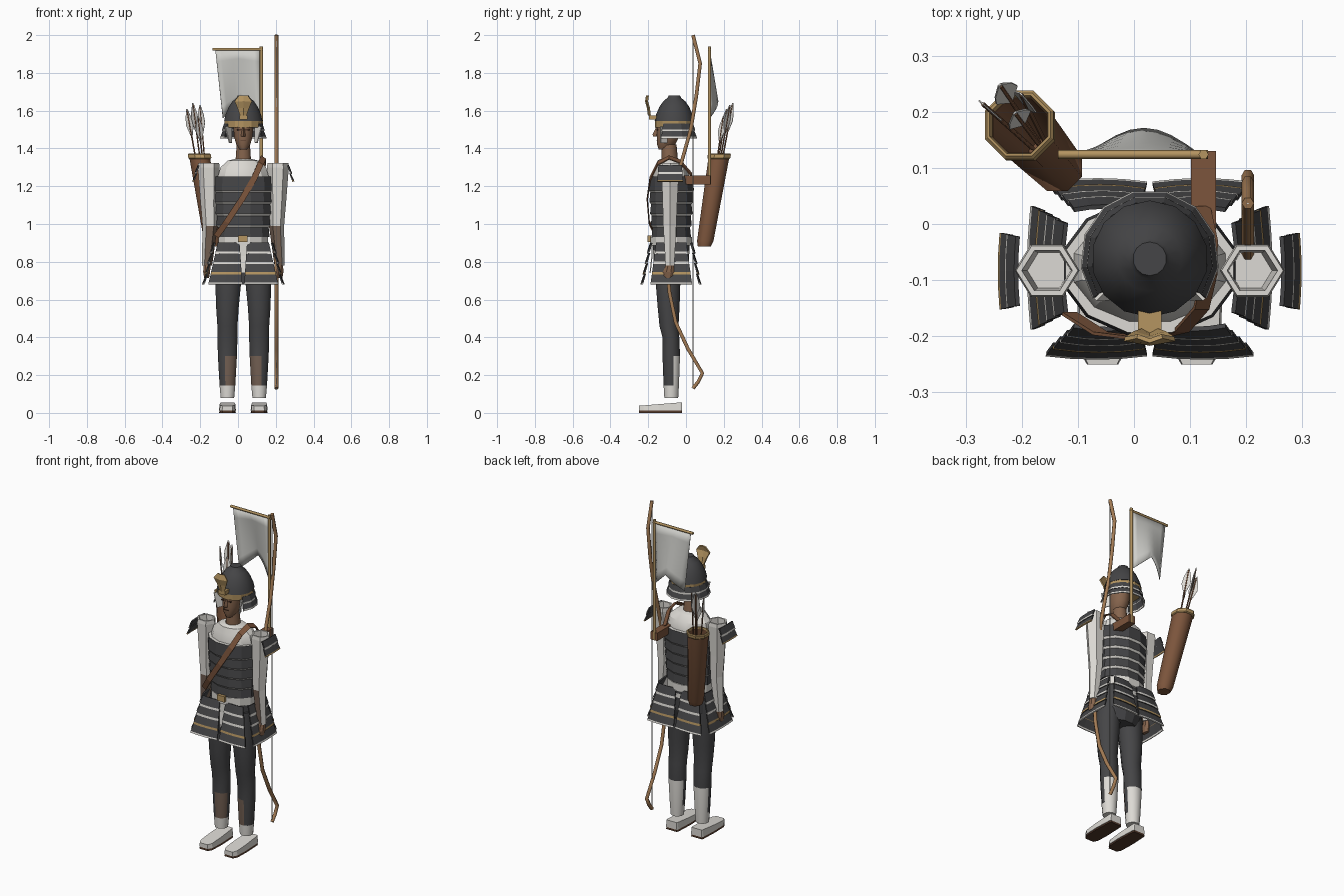
import bpy, bmesh
from math import sin, cos, pi, radians
from mathutils import Vector

if "Cube" in bpy.data.objects:
    bpy.data.objects.remove(bpy.data.objects["Cube"])

CX, CY = 0.028, -0.078   # body axis
COLOURS = {
    "armour_grey": (0.06, 0.06, 0.063), "white_cloth": (0.72, 0.7, 0.66),
    "gold": (0.46, 0.3, 0.12), "leather": (0.2, 0.09, 0.045),
    "skin": (0.24, 0.13, 0.075), "wood": (0.37, 0.2, 0.09),
    "flag_cloth": (0.62, 0.62, 0.59), "dark_brown": (0.08, 0.038, 0.022),
    "hide": (0.17, 0.115, 0.085),
}
MATS = {}
for key, rgb in COLOURS.items():
    m = bpy.data.materials.new(key)
    m.use_nodes = True
    m.diffuse_color = (*rgb, 1)
    m.node_tree.nodes["Principled BSDF"].inputs["Base Color"].default_value = (*rgb, 1)
    MATS[key] = m
G, W, O, L, S, B, F, D, H = COLOURS


def finish(name, bm, smooth=0, thick=0):
    me = bpy.data.meshes.new(name)
    bm.to_mesh(me)
    bm.free()
    ob = bpy.data.objects.new(name, me)
    bpy.context.collection.objects.link(ob)
    # keep only the colours that are used
    names = list(COLOURS)
    used = sorted({p.material_index for p in me.polygons})
    for i in used:
        me.materials.append(MATS[names[i]])
    for p in me.polygons:
        p.material_index = used.index(p.material_index)
    if thick:
        mod = ob.modifiers.new("thickness", 'SOLIDIFY')
        mod.thickness, mod.offset = thick, 0
    if smooth:
        bpy.ops.object.select_all(action='DESELECT')
        ob.select_set(True)
        bpy.context.view_layer.objects.active = ob
        bpy.ops.object.shade_smooth_by_angle(angle=radians(smooth))


def grid(bm, rows, mats, closed=False):
    """Skin rows of points with quads, one colour per strip."""
    vs = [[bm.verts.new(p) for p in r] for r in rows]
    n = len(rows[0])
    for j in range(len(rows) - 1):
        for i in range(n if closed else n - 1):
            k = (i + 1) % n
            f = bm.faces.new((vs[j][i], vs[j][k], vs[j + 1][k], vs[j + 1][i]))
            f.material_index = list(COLOURS).index(mats[j % len(mats)])
    return vs


def loft(name, rings, mats, n=8, phase=0.5, arc=None, rule=None, smooth=0, thick=0):
    """Elliptical rings (z, x, y, rx, ry), optionally only over an arc."""
    bm = bmesh.new()
    if arc:
        angs = [radians(arc[0] + (arc[1] - arc[0]) * i / n) for i in range(n + 1)]
    else:
        angs = [(i + phase) * 2 * pi / n for i in range(n)]
    rows = [[(x + rx * cos(a), y + ry * sin(a), z) for a in angs] for z, x, y, rx, ry in rings]
    vs = grid(bm, rows, mats, not arc)
    if not arc:
        for ring, mat in ((vs[0][::-1], mats[0]), (vs[-1], mats[-1])):
            bm.faces.new(ring).material_index = list(COLOURS).index(mat)
    bm.normal_update()
    if rule:
        for f in bm.faces:
            new = rule(f.calc_center_median(), f.normal)
            if new:
                f.material_index = list(COLOURS).index(new)
    finish(name, bm, smooth, thick)


def sheet(name, rows, mats, thick=0.006, smooth=0):
    bm = bmesh.new()
    grid(bm, rows, mats)
    finish(name, bm, smooth, thick)


def box(name, lo, hi, mat):
    bm = bmesh.new()
    bmesh.ops.create_cube(bm, size=1)
    for v in bm.verts:
        v.co = [(a + b) / 2 + c * (b - a) for a, b, c in zip(lo, hi, v.co)]
    for f in bm.faces:
        f.material_index = list(COLOURS).index(mat)
    finish(name, bm)


def tube(name, pts, r, mat):
    cu = bpy.data.curves.new(name, 'CURVE')
    cu.dimensions, cu.bevel_depth, cu.bevel_resolution, cu.use_fill_caps = '3D', r, 1, True
    sp = cu.splines.new('POLY')
    sp.points.add(len(pts) - 1)
    for q, p in zip(sp.points, pts):
        q.co = (*p, 1)
    cu.materials.append(MATS[mat])
    bpy.context.collection.objects.link(bpy.data.objects.new(name, cu))


def panel(name, angle, top, bottom, out, z, rows, gold_row, bow=0.006):
    """Overlapping plate rows; top/bottom are side-to-side limits, out and z are ranges."""
    a = radians(angle)
    d, t = Vector((cos(a), sin(a), 0)), Vector((-sin(a), cos(a), 0))
    pts, mats = [], []
    for r in range(rows):
        for k in (0, 0.84, 1):
            q = (r + k) / rows
            lo, hi = (top[i] + (bottom[i] - top[i]) * q for i in (0, 1))
            o = out[0] + (out[1] - out[0]) * q + 0.006 * (k - 0.5)
            pts.append([Vector((CX, CY, z[0] + (z[1] - z[0]) * q)) + t * (lo + (hi - lo) * u / 4)
                        + d * (o - bow * (u / 2 - 1) ** 2) for u in range(5)])
        mats += [G, O if r == gold_row else W, G]
    sheet(name, pts, mats, 0.008)


# torso: cloth body, then banded cuirass
loft("cloth_body", [(0.84, CX, CY, .13, .1), (1.0, CX, CY, .125, .095), (1.25, CX, CY, .14, .1),
     (1.3, CX, CY, .125, .085), (1.335, CX, CY - .01, .085, .065), (1.345, CX, CY - .015, .045, .045)],
     [W], 12, smooth=25)
cuirass = []
for i in range(5):
    z, r = 0.932 + i * .0615, 0.139 + .004 * i
    h = 0.05 if i < 4 else 0.074
    cuirass += [(z, CX, CY, r + .005, r - .031), (z + h, CX, CY, r, r - .036)]
loft("cuirass", cuirass, [G, W], 12)
loft("belt", [(.885, CX, CY, .136, .114), (.932, CX, CY, .136, .114)], [W], 12)
box("belt_buckle", (0, -.203, .905), (.05, -.185, .94), O)
loft("hips", [(.68, CX, CY - .01, .1, .075), (.76, CX, CY, .13, .095), (.885, CX, CY, .132, .1)], [G], 12)
sheet("loin_cloth", [[(CX - w, y, z), (CX + w, y, z)] for w, y, z in
      ((.032, -.178, .92), (.028, -.18, .83), (.014, -.19, .74))], [W])

for s, side in ((1, "left"), (-1, "right")):
    def greave(c, n):
        if .14 < c.z < .31:
            return H if n.y < -.2 and n.x * s < .4 else W if n.y > .2 else None

    def bracer(c, n):
        return H if c.z < .99 and n.y < -.3 and n.x * s < .5 else None

    # armour skirt
    panel("front_skirt_" + side, -90, sorted((s * .02, s * .135)), sorted((s * .005, s * .185)),
          (.112, .157), (.9, .68), 4, 2)
    panel("back_skirt_" + side, 90, sorted((s * .02, s * .135)), sorted((s * .005, s * .18)),
          (.112, .153), (.9, .68), 4, 2)
    out_angle = 0 if s > 0 else 180
    panel("side_skirt_" + side, out_angle, (-.08, .08), (-.11, .11), (.158, .212), (.9, .68), 4, 2)
    # shoulder guard
    off = -s * .006
    panel("shoulder_guard_" + side, out_angle, (off - .062, off + .062), (off - .068, off + .068),
          (.241, .264), (1.31, 1.225), 2, 1, .003)
    # leg and shoe
    lx = CX + s * .084
    loft("leg_" + side, [(.08, lx, -.078, .037, .038), (.145, lx, -.078, .043, .042),
         (.3, lx, -.078, .052, .048), (.4, lx, -.08, .055, .046), (.46, lx, -.09, .055, .052),
         (.56, lx, -.092, .062, .06), (.68, CX + s * .08, -.095, .07, .067),
         (.84, CX + s * .07, -.09, .068, .07)],
         [W] + [G] * 6, 12, rule=greave, smooth=35)
    shoe = [(-.25, .028), (-.225, .042), (-.14, .045), (-.03, .04), (-.02, .036)]
    for part, z0, mat in (("sole_", 0, D), ("shoe_", .012, W)):
        rows = []
        for y, w in shoe:
            top = .012 if z0 == 0 else .056 + (y + .02) * .08
            rows.append([(lx - w, y, z0), (lx + w, y, z0), (lx + w * .92, y, top), (lx - w * .92, y, top)])
        bm = bmesh.new()
        vs = grid(bm, rows, [mat], True)
        for ring in (vs[0], vs[-1]):
            bm.faces.new(ring).material_index = list(COLOURS).index(mat)
        bmesh.ops.recalc_face_normals(bm, faces=bm.faces)
        finish(part + side, bm)
    # sleeve with open top, forearm and hand
    ax = CX + s * .18
    loft("arm_" + side, [(.78, ax + s * .012, -.085, .027, .027), (.99, ax - s * .004, -.086, .04, .04),
         (1.12, ax, -.085, .047, .045), (1.3, ax + s * .003, -.083, .058, .054),
         (1.322, ax + s * .003, -.083, .055, .051), (1.322, ax + s * .003, -.083, .045, .041),
         (1.2, ax, -.083, .038, .036)], [W], 6, 0, rule=bracer)
    loft("hand_" + side, [(.715, ax + s * .014, -.095, .014, .022), (.745, ax + s * .014, -.092, .02, .032),
         (.785, ax + s * .012, -.085, .02, .024)], [S], 8)
    # cheek flap, eye and brow
    sheet("cheek_flap_" + side, [[(CX + s * .062, -.1, z), (CX + s * (.062 + w), -.135, z)]
          for z, w in ((1.515, .035), (1.43, .012))], [W])
    for part, z, h in (("eye_", 1.495, .007), ("brow_", 1.512, .005)):
        x = CX + s * .021
        box(part + side, (x - .011, -.156, z), (x + .011, -.147, z + h), D)

# head
HY = -.095
loft("neck", [(1.31, CX, -.085, .045, .045), (1.42, CX, -.09, .037, .04)], [S], 10, smooth=40)
loft("head", [(1.395, CX, HY - .025, .02, .025), (1.42, CX, HY - .01, .038, .05), (1.46, CX, HY, .05, .06),
     (1.53, CX, HY + .005, .056, .066), (1.6, CX, HY + .01, .05, .06)], [S], 12, smooth=45)
loft("nose", [(1.463, CX, -.156, .011, .018), (1.475, CX, -.155, .011, .022), (1.51, CX, -.15, .006, .01)], [S], 4, 0)
box("mouth", (CX - .014, -.157, 1.441), (CX + .014, -.149, 1.445), D)

# helmet
HC = -.062
loft("helmet_bowl", [(z, CX, HC, r, r) for z, r in
     ((1.546, .104), (1.58, .096), (1.62, .079), (1.65, .058), (1.668, .036), (1.68, .03))],
     [G], 14, smooth=30)
loft("helmet_band", [(1.512, CX, HC, .099, .101), (1.548, CX, HC, .102, .102)], [O], 14)
loft("neck_guard", [(z, CX, HC, r, r) for z, r in
     ((1.53, .1), (1.5, .11), (1.493, .111), (1.493, .108), (1.462, .119), (1.453, .121))],
     [G, W, G, G, W], 9, arc=(-35, 215), thick=.006)
box("helmet_visor", (CX - .021, -.195, 1.552), (CX + .021, -.145, 1.575), O)
sheet("helmet_crest", [[(CX - w, y, z), (CX, y - .008, z), (CX + w, y, z)] for w, y, z in
      ((.016, -.19, 1.575), (.03, -.195, 1.615), (.045, -.205, 1.65), (.022, -.2, 1.68))], [O], .008)

# banner
box("banner_bracket", (.102, -.01, 1.21), (.146, .13, 1.258), L)
tube("banner_pole", [(.124, .124, 1.21), (.124, .124, 1.94)], .009, O)
tube("banner_crossbar", [(-.135, .124, 1.925), (.132, .124, 1.925)], .008, O)
rows = []
for j in range(7):
    t = j / 6
    rows.append([(-.12 + .04 * t + u / 8 * (.235 - .04 * t),
                  .125 + .045 * sin(pi * u / 8) * t,
                  1.92 - t * (.36 - .09 * (1 - abs(u / 4 - 1)))) for u in range(9)])
sheet("banner", rows, [F], .003, 40)

# bow and string
tube("bow", [(.203, y, z) for y, z in ((.037, 2), (.055, 1.93), (.075, 1.85), (.055, 1.68), (.025, 1.5),
     (-.02, 1.34), (-.065, 1.15), (-.09, .95), (-.097, .76), (-.088, .64), (-.055, .48), (.01, .34),
     (.087, .21), (.065, .165), (.037, .13))], .011, B)
tube("bow_string", [(.203, .037, .13), (.203, .037, 2)], .002, F)


# quiver and arrows
def quiver_ring(z, r):
    t = (z - .88) / .49
    return (z, -.132 - .073 * t, .097 + .08 * t, r, r)


loft("quiver", [quiver_ring(z, r) for z, r in
     ((.88, .037), (.91, .047), (1.36, .06), (1.36, .052), (1.0, .04))], [L], 8, smooth=50)
loft("quiver_rim", [quiver_ring(z, r) for z, r in
     ((1.345, .061), (1.35, .066), (1.368, .066), (1.373, .061), (1.373, .056), (1.36, .053),
      (1.345, .053), (1.345, .061))], [O], 8, arc=(22.5, 382.5))
for i, (dx, dy, top) in enumerate(((-.04, .005, 1.6), (-.012, .035, 1.63), (.022, .02, 1.62), (.012, -.01, 1.56))):
    _, x0, y0, _, _ = quiver_ring(1.1, 0)
    foot = Vector((x0 + dx * .4, y0 + dy * .4, 1.1))
    tip = Vector((x0 + dx * 1.1 - .06, y0 + dy * 1.1 + .075, top))
    tube("arrow_%d" % i, [foot, tip], .004, L)
    side = Vector((.75, .66 if i % 2 else -.66, 0))
    rows = []
    for q, w in ((.73, .005), (.84, .025), (.92, .02), (1.02, .003)):
        p = foot.lerp(tip, q)
        rows.append([p - side * w, p + side * w])
    sheet("fletching_%d" % i, rows, [W], .003)

# diagonal quiver strap
path = ((.122, .03, 1.26), (.135, -.03, 1.33), (.134, -.09, 1.352), (.12, -.15, 1.32), (.085, -.19, 1.24),
        (.02, -.205, 1.13), (-.06, -.195, 1.01), (-.115, -.16, .935))
sheet("quiver_strap", [[(x - .013, y, z + .009), (x + .013, y, z - .009)] for x, y, z in path], [L])
